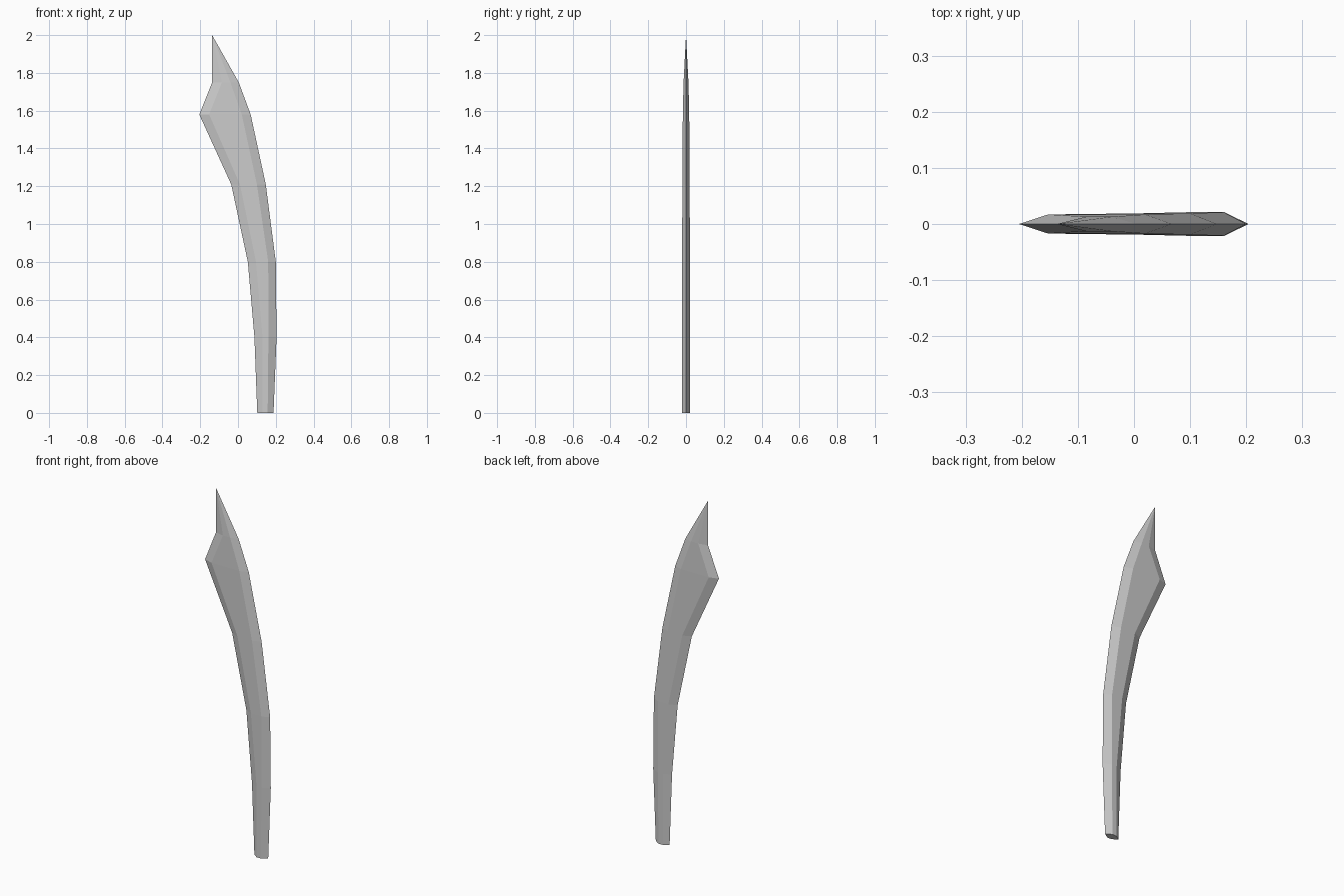
import bpy, bmesh

if "Cube" in bpy.data.objects:
    bpy.data.objects.remove(bpy.data.objects["Cube"])

# Blade stations: z, left edge, left ridge, right ridge, right edge, half thickness
STATIONS = [
    (0.00, 0.102, 0.130, 0.157, 0.188, 0.020),
    (0.40, 0.087, 0.130, 0.161, 0.204, 0.021),
    (0.80, 0.052, 0.095, 0.160, 0.200, 0.021),
    (1.21, -0.036, 0.010, 0.100, 0.147, 0.019),
    (1.58, -0.205, -0.153, 0.020, 0.067, 0.017),
    (1.75, -0.137, -0.085, -0.040, 0.004, 0.013),
]
TIP = (-0.137, 0, 2.0)

bm = bmesh.new()

# Six-sided bevelled section at each station
rings = []
for z, left, ridge_l, ridge_r, right, t in STATIONS:
    section = [(left, 0), (ridge_l, -t), (ridge_r, -t),
               (right, 0), (ridge_r, t), (ridge_l, t)]
    rings.append([bm.verts.new((x, y, z)) for x, y in section])

# Skin between sections
for low, high in zip(rings, rings[1:]):
    for i in range(6):
        j = (i + 1) % 6
        bm.faces.new((low[i], low[j], high[j], high[i]))

# Pointed tip and flat base
tip = bm.verts.new(TIP)
for i in range(6):
    bm.faces.new((rings[-1][i], rings[-1][(i + 1) % 6], tip))
bm.faces.new(rings[0][::-1])
bmesh.ops.recalc_face_normals(bm, faces=bm.faces[:])

mesh = bpy.data.meshes.new("curved_blade")
bm.to_mesh(mesh)
bm.free()
blade = bpy.data.objects.new("curved_blade", mesh)
bpy.context.collection.objects.link(blade)
